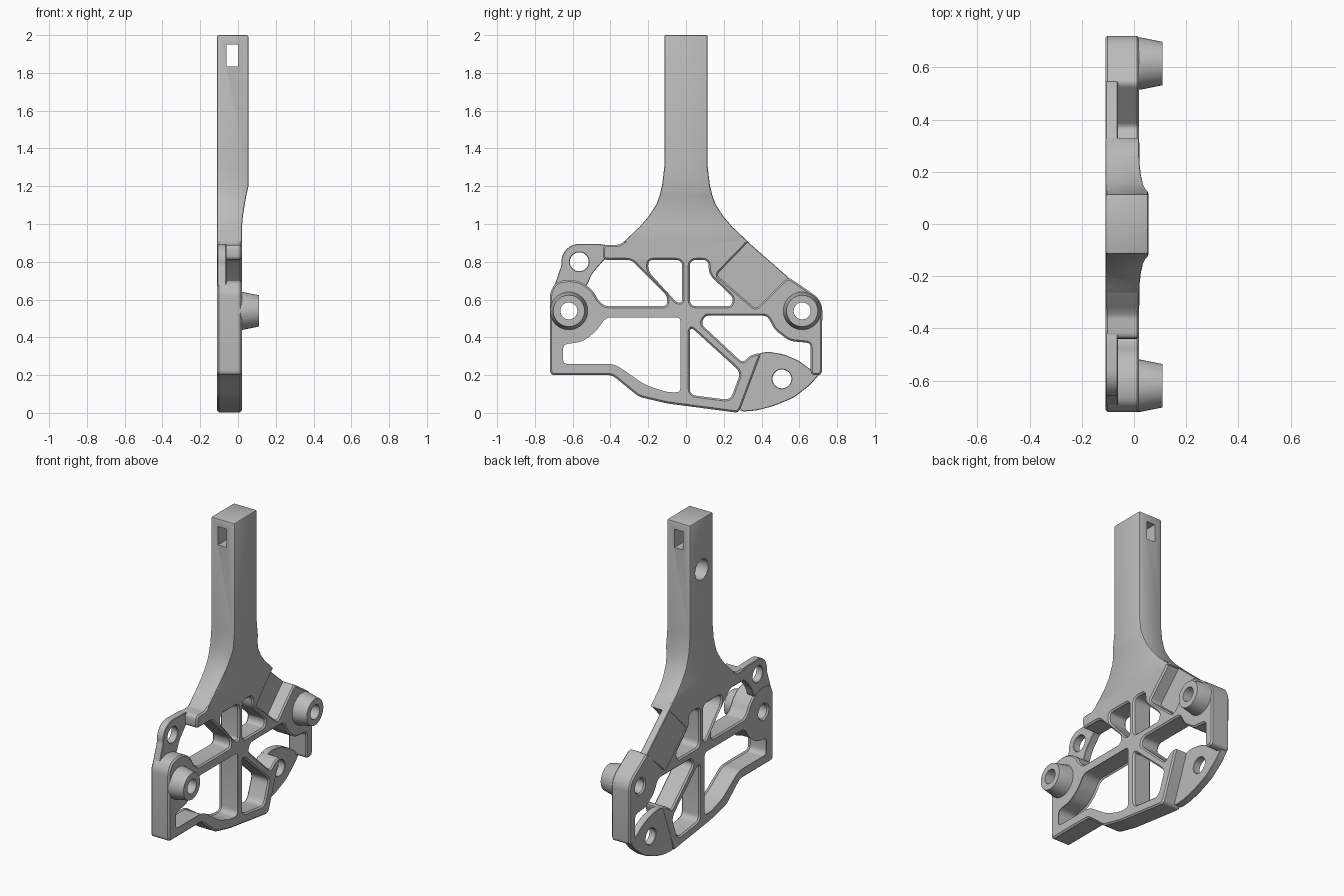
import bpy, bmesh
from math import pi, sin, cos, radians
from mathutils import Vector

cube = bpy.data.objects.get("Cube")
if cube:
    bpy.data.objects.remove(cube, do_unlink=True)

grey = bpy.data.materials.new("light_grey")
grey.use_nodes = True
grey.diffuse_color = (0.5, 0.5, 0.5, 1)
for node in grey.node_tree.nodes:
    if node.type == 'BSDF_PRINCIPLED':
        node.inputs["Base Color"].default_value = grey.diffuse_color

BACK, FLOOR, FACE = -0.11, -0.062, 0.02


def activate(obj):
    bpy.ops.object.select_all(action='DESELECT')
    obj.select_set(True)
    bpy.context.view_layer.objects.active = obj


def finish(obj):
    activate(obj)
    bpy.ops.object.shade_smooth_by_angle(angle=radians(30))


def mesh_object(name, bm):
    bmesh.ops.recalc_face_normals(bm, faces=bm.faces)
    mesh = bpy.data.meshes.new(name)
    bm.to_mesh(mesh)
    bm.free()
    mesh.materials.append(grey)
    obj = bpy.data.objects.new(name, mesh)
    bpy.context.collection.objects.link(obj)
    return obj


def arc(cy, cz, r, start, end, steps):
    angles = [radians(start + (end - start) * i / steps) for i in range(steps + 1)]
    return [(cy + r * cos(a), cz + r * sin(a)) for a in angles]


def circle(cy, cz, r):
    return arc(cy, cz, r, 0, 350, 35)


def rounded(points, r=0.03, steps=4):
    """Replace every corner of a closed outline by a short curve."""
    pts = [Vector(p) for p in points]
    out = []
    for i, p in enumerate(pts):
        a, b = pts[i - 1] - p, pts[(i + 1) % len(pts)] - p
        cut = min(r, 0.45 * a.length, 0.45 * b.length)
        a, b = p + a.normalized() * cut, p + b.normalized() * cut
        for k in range(steps + 1):
            t = k / steps
            out.append(a * (1 - t) ** 2 + p * 2 * t * (1 - t) + b * t * t)
    return out


def plate(name, loops, x0, x1, bevel):
    """Flat plate in the yz plane; first loop is the outline, the rest are openings."""
    curve = bpy.data.curves.new(name, 'CURVE')
    curve.dimensions = '2D'
    curve.fill_mode = 'BOTH'
    curve.extrude = (x1 - x0) / 2 - bevel
    curve.bevel_depth = bevel
    curve.bevel_resolution = 0
    curve.offset = -bevel
    for loop in loops:
        spline = curve.splines.new('POLY')
        spline.points.add(len(loop) - 1)
        for point, (y, z) in zip(spline.points, loop):
            point.co = (y, z, 0, 1)
        spline.use_cyclic_u = True
    curve.materials.append(grey)
    obj = bpy.data.objects.new(name, curve)
    bpy.context.collection.objects.link(obj)
    obj.location.x = (x0 + x1) / 2
    obj.rotation_euler = (pi / 2, 0, pi / 2)
    activate(obj)
    bpy.ops.object.convert(target='MESH')
    obj = bpy.context.view_layer.objects.active
    bm = bmesh.new()
    bm.from_mesh(obj.data)
    bmesh.ops.remove_doubles(bm, verts=bm.verts, dist=0.0001)
    bm.to_mesh(obj.data)
    bm.free()
    finish(obj)


# Ribbed main plate, its outline running round the recesses
left_boss, right_boss = (-0.62, 0.54), (0.615, 0.54)
outline = [(-0.245, 0.985), (0.245, 0.985), (0.33, 0.905)]
outline += [(0.16, 0.73), (0.37, 0.55), (0.54, 0.72)]
outline += arc(*right_boss, 0.107, 60, 5, 4)
outline += [(0.72, 0.2), (0.66, 0.2), (0.66, 0.37), (0.55, 0.38), (0.47, 0.44), (0.43, 0.515),
            (0.1, 0.515), (0.08, 0.47), (0.3, 0.265), (0.34, 0.305), (0.4, 0.32), (0.28, 0)]
outline += [(-0.1, 0.05), (-0.25, 0.085), (-0.39, 0.2), (-0.72, 0.2), (-0.72, 0.64)]
outline += arc(*left_boss, 0.165, 115, 20, 6)
outline += [(-0.43, 0.565), (-0.1, 0.565), (-0.1, 0.62), (-0.29, 0.81),
            (-0.44, 0.81), (-0.44, 0.89), (-0.355, 0.89), (-0.33, 0.905)]

upper_left = [(-0.02, 0.81), (-0.2, 0.81), (-0.2, 0.75), (-0.05, 0.585), (-0.02, 0.585)]
upper_right = [(0.02, 0.81), (0.12, 0.81), (0.12, 0.735), (0.25, 0.61), (0.24, 0.565), (0.02, 0.565)]
lower_left = [(-0.02, 0.515), (-0.02, 0.1), (-0.1, 0.1), (-0.22, 0.14), (-0.38, 0.25), (-0.66, 0.25),
              (-0.66, 0.37), (-0.55, 0.385), (-0.48, 0.44), (-0.43, 0.515)]
lower_mid = [(0.02, 0.46), (0.02, 0.095), (0.235, 0.068), (0.29, 0.215)]
openings = [rounded(c, 0.035) for c in (upper_left, upper_right, lower_left, lower_mid)]
bores = [circle(*c, 0.045) for c in (left_boss, right_boss)]
plate("ribbed_plate", [rounded(outline, 0.025)] + openings + bores, BACK, FACE, 0.009)

# Thin ear, lower lug and the floor of the upper recess
ear = [(-0.39, 0.88), (-0.44, 0.893)] + arc(-0.565, 0.8, 0.095, 90, 190, 7)
ear += [(-0.712, 0.63), (-0.6, 0.61), (-0.525, 0.67), (-0.5, 0.735), (-0.43, 0.815), (-0.39, 0.825)]
plate("mounting_ear", [rounded(ear), circle(-0.565, 0.8, 0.05)], BACK + 0.001, FLOOR, 0.003)

lug = [(0.28, 0.006), (0.37, 0.012), (0.46, 0.035), (0.57, 0.08), (0.66, 0.15), (0.715, 0.215),
       (0.665, 0.225), (0.6, 0.275), (0.52, 0.31), (0.43, 0.325), (0.37, 0.31), (0.33, 0.19)]
plate("lower_lug", [rounded(lug), circle(0.508, 0.18, 0.05)], BACK + 0.001, FLOOR, 0.003)

floor = [(0.32, 0.912), (0.152, 0.735), (0.365, 0.542), (0.55, 0.71)]
plate("recess_floor", [rounded(floor, 0.01)], BACK + 0.001, FLOOR, 0.003)


# Tapered hollow bosses
def boss(name, y, z):
    profile = [(0.045, FACE - 0.04), (0.1, FACE - 0.04), (0.1, FACE + 0.005),
               (0.083, 0.11), (0.045, 0.11)]
    bm = bmesh.new()
    n = 40
    rings = [[bm.verts.new((x, y + r * cos(2 * pi * i / n), z + r * sin(2 * pi * i / n)))
              for i in range(n)] for r, x in profile]
    for k, ring in enumerate(rings):
        nxt = rings[(k + 1) % len(rings)]
        for i in range(n):
            j = (i + 1) % n
            bm.faces.new((ring[i], ring[j], nxt[j], nxt[i]))
    finish(mesh_object(name, bm))


boss("front_boss", *left_boss)
boss("rear_boss", *right_boss)

# Stem, lofted through rectangles of (height, half width, face position)
sections = [(2, 0.115, 0.055), (1.3, 0.115, 0.055), (1.2, 0.127, 0.055), (1.15, 0.14, 0.044),
            (1.105, 0.156, 0.036), (1.04, 0.198, 0.026), (0.985, 0.245, 0.021), (0.9, 0.335, FACE)]
bm = bmesh.new()
rings = [[bm.verts.new(c) for c in ((BACK, -w, z), (x, -w, z), (x, w, z), (BACK, w, z))]
         for z, w, x in sections]
for low, high in zip(rings, rings[1:]):
    for i in range(4):
        j = (i + 1) % 4
        bm.faces.new((low[i], low[j], high[j], high[i]))
bm.faces.new(rings[0])
bm.faces.new(rings[-1])
stem = mesh_object("stem", bm)
bevel = stem.modifiers.new("edge_chamfer", 'BEVEL')
bevel.width = 0.009
bevel.segments = 2
bevel.limit_method = 'ANGLE'
bevel.angle_limit = radians(50)

# Slot through the stem and blind hole in its back
bpy.ops.mesh.primitive_cube_add(size=1, location=(-0.03, 0, 1.892))
slot = bpy.context.object
slot.scale = (0.06, 0.5, 0.116)
bpy.ops.mesh.primitive_cylinder_add(vertices=40, radius=0.065, depth=0.2,
                                    location=(-0.1, 0, 1.68), rotation=(0, pi / 2, 0))
hole = bpy.context.object
for cutter, name in ((slot, "slot_cutter"), (hole, "hole_cutter")):
    cutter.name = name
    cutter.hide_render = True
    cutter.data.materials.append(grey)
    cut = stem.modifiers.new(name, 'BOOLEAN')
    cut.operation = 'DIFFERENCE'
    cut.solver = 'EXACT'
    cut.object = cutter
activate(stem)
for name in [m.name for m in stem.modifiers]:
    bpy.ops.object.modifier_apply(modifier=name)
for cutter in (slot, hole):
    bpy.data.objects.remove(cutter, do_unlink=True)
finish(stem)
